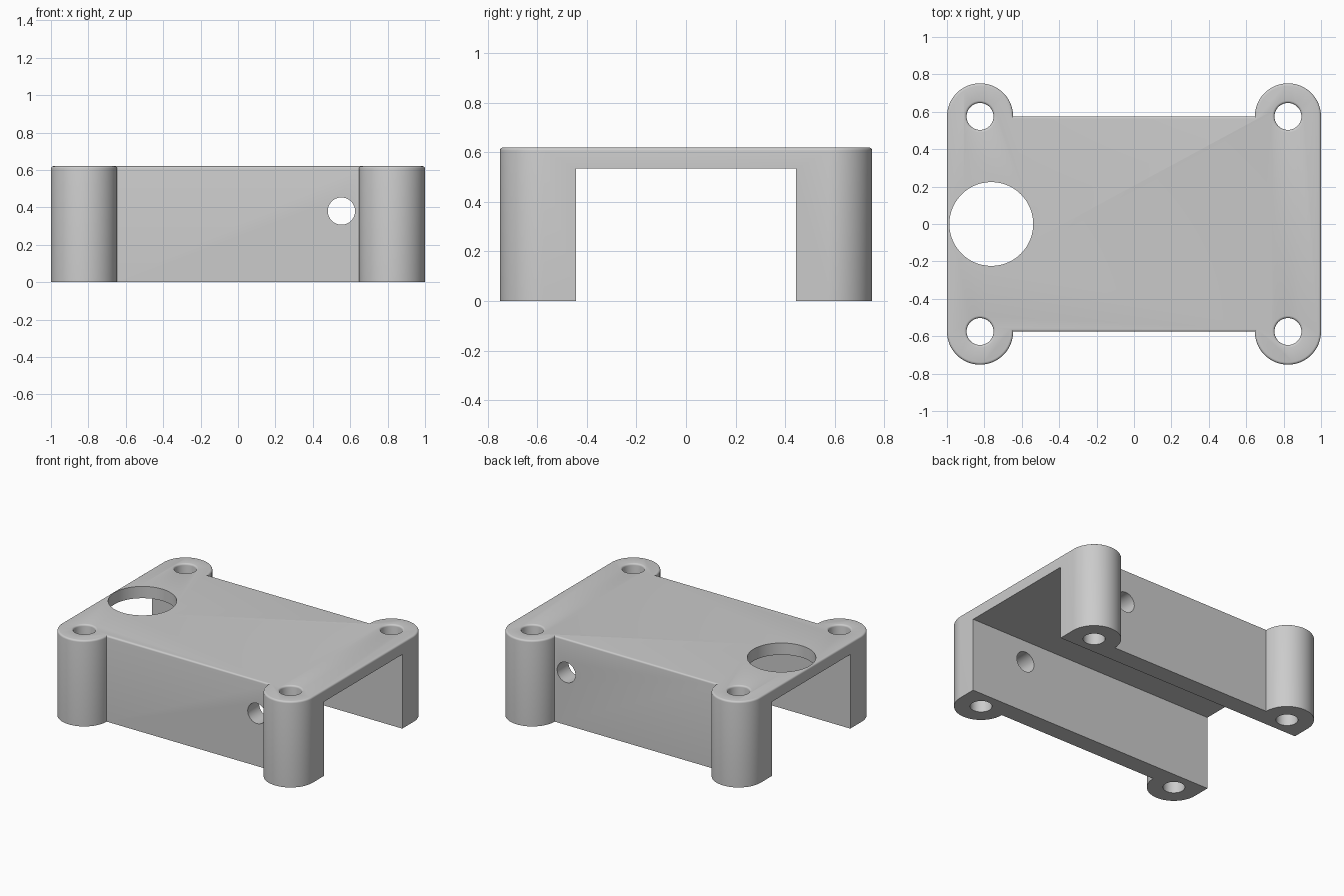
import bpy, bmesh, math

cube = bpy.data.objects.get("Cube")
if cube:
    bpy.data.objects.remove(cube, do_unlink=True)

HEIGHT, FILLET = 0.62, 0.013
BOSS_X, BOSS_Y, BOSS_R = 0.823, 0.575, 0.177
CHANNEL_Y, CHANNEL_Z = 0.445, 0.535
CORNERS = [(sx * BOSS_X, sy * BOSS_Y) for sx in (-1, 1) for sy in (-1, 1)]

grey = bpy.data.materials.new("plain grey")
grey.use_nodes = True
grey.diffuse_color = (0.6, 0.6, 0.6, 1)
grey.node_tree.nodes["Principled BSDF"].inputs["Base Color"].default_value = (0.6, 0.6, 0.6, 1)


def stack(name, rings):
    """Closed solid skinned over a list of equally sized point rings."""
    bm = bmesh.new()
    loops = [[bm.verts.new(p) for p in ring] for ring in rings]
    n = len(loops[0])
    for low, high in zip(loops, loops[1:]):
        for i in range(n):
            j = (i + 1) % n
            bm.faces.new((low[i], low[j], high[j], high[i]))
    bm.faces.new(loops[0][::-1])
    bm.faces.new(loops[-1])
    bmesh.ops.recalc_face_normals(bm, faces=bm.faces)
    mesh = bpy.data.meshes.new(name)
    bm.to_mesh(mesh)
    bm.free()
    mesh.materials.append(grey)
    obj = bpy.data.objects.new(name, mesh)
    bpy.context.collection.objects.link(obj)
    return obj


def outline(inset, z, steps=32):
    """Plate outline with a round boss at each corner."""
    r = BOSS_R - inset
    dip = math.asin(inset / r)
    angles = [(math.pi + dip) * i / steps for i in range(steps + 1)]
    quarter = [a for a in angles]
    back_left = [(BOSS_X + r * math.cos(a), BOSS_Y + r * math.sin(a)) for a in quarter]
    back = back_left + [(-x, y) for x, y in reversed(back_left)]
    front = [(-x, -y) for x, y in back]
    return [(x, y, z) for x, y in back + front]


def lathe(name, x, y, profile, sides=48):
    """Vertical round cutter from (radius, height) pairs."""
    turn = [2 * math.pi * i / sides for i in range(sides)]
    return stack(name, [[(x + r * math.cos(a), y + r * math.sin(a), z) for a in turn]
                        for r, z in profile])


# Housing with softened top rim
rounding = [i * math.pi / 8 for i in range(5)]
levels = [(0, 0)] + [(FILLET * (1 - math.cos(a)), HEIGHT - FILLET * (1 - math.sin(a)))
                     for a in rounding]
housing = stack("housing", [outline(d, z) for d, z in levels])

# Open channel underneath
cutters = [stack("channel_cutter",
                 [[(-1.2, -CHANNEL_Y, z), (1.2, -CHANNEL_Y, z),
                   (1.2, CHANNEL_Y, z), (-1.2, CHANNEL_Y, z)] for z in (-0.2, CHANNEL_Z)])]

# Screw holes with eased top edges
for x, y in CORNERS:
    flare = [(0.072 + FILLET * (1 - math.cos(a)), HEIGHT - FILLET * (1 - math.sin(a)))
             for a in rounding]
    cutters.append(lathe("screw_hole_cutter", x, y,
                         [(0.072, -0.1)] + flare + [(0.072 + FILLET, HEIGHT + 0.1)]))

# Large opening in the top plate
cutters.append(lathe("top_opening_cutter", -0.763, 0, [(0.224, 0.4), (0.224, 0.8)], 96))

# Cable hole through both side walls
cable = lathe("cable_hole_cutter", 0, 0, [(0.073, -1), (0.073, 1)])
cable.rotation_euler.x = math.pi / 2
cable.location = (0.553, 0, 0.38)
cutters.append(cable)

bpy.ops.object.select_all(action="DESELECT")
bpy.context.view_layer.objects.active = housing
housing.select_set(True)
for cutter in cutters:
    cut = housing.modifiers.new("cut", "BOOLEAN")
    cut.operation, cut.solver, cut.object = "DIFFERENCE", "EXACT", cutter
    bpy.ops.object.modifier_apply(modifier=cut.name)
    bpy.data.objects.remove(cutter, do_unlink=True)

bpy.ops.object.shade_smooth_by_angle(angle=math.radians(30))
